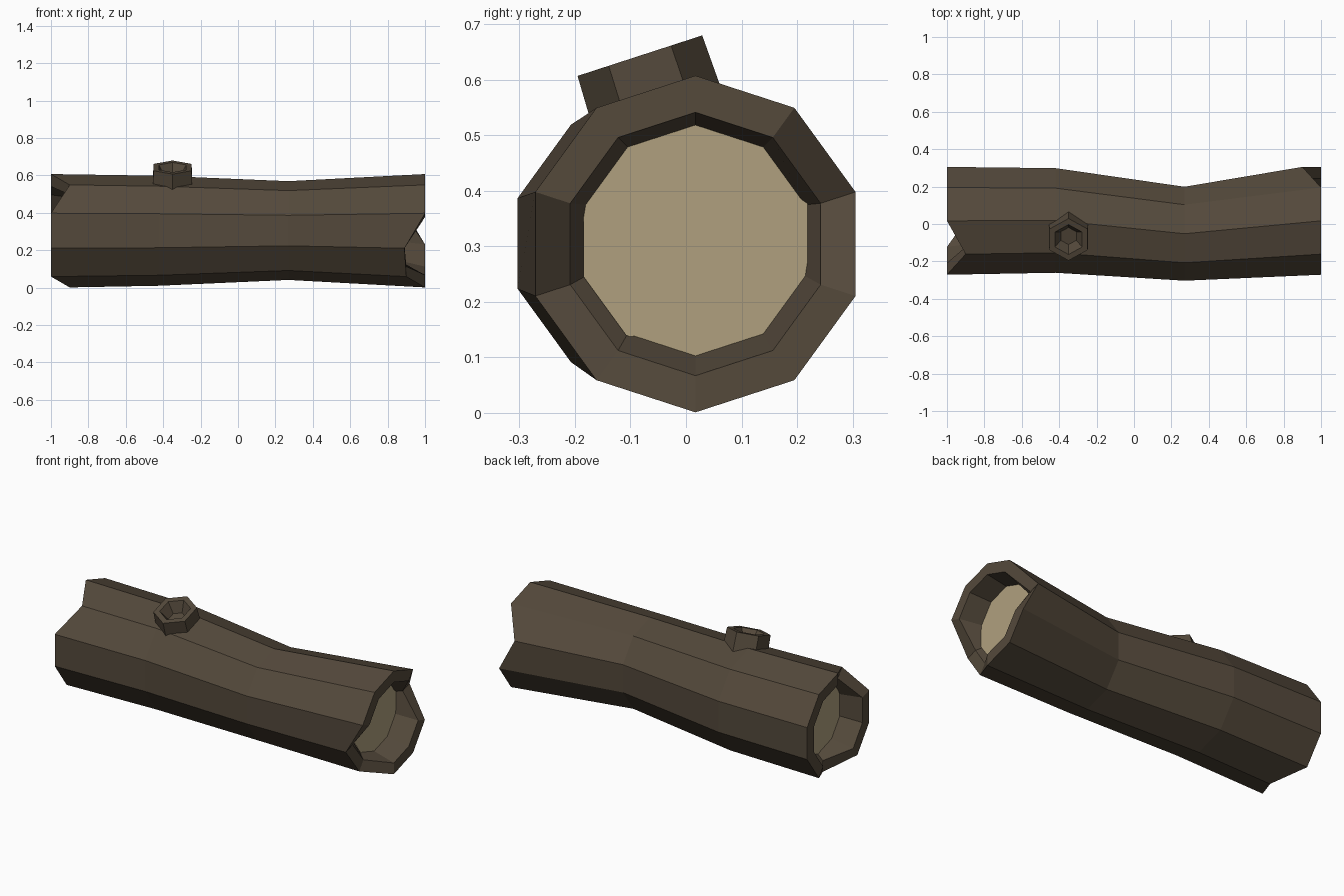
import bpy, bmesh, math
from mathutils import Vector, Matrix

if "Cube" in bpy.data.objects:
    bpy.data.objects.remove(bpy.data.objects["Cube"])

def material(name, rgb):
    m = bpy.data.materials.new(name)
    m.diffuse_color = (*rgb, 1)
    m.use_nodes = True
    m.node_tree.nodes["Principled BSDF"].inputs["Base Color"].default_value = m.diffuse_color
    return m

BARK = material("bark brown", (0.089, 0.067, 0.044))
WOOD = material("pale wood", (0.434, 0.352, 0.209))

def finish(bm, name, mat):
    bmesh.ops.recalc_face_normals(bm, faces=bm.faces)
    me = bpy.data.meshes.new(name)
    bm.to_mesh(me)
    bm.free()
    me.materials.append(mat)
    ob = bpy.data.objects.new(name, me)
    bpy.context.collection.objects.link(ob)
    return ob

def ring(bm, n, x, cy, cz, r, notches={}):
    """Ring of n points around the x axis, first one on top, turning to +y."""
    vs = []
    for i in range(n):
        a = 2 * math.pi * i / n
        vs.append(bm.verts.new((notches.get(i, x), cy + r * math.sin(a), cz + r * math.cos(a))))
    return vs

def bridge(bm, rings):
    for a, b in zip(rings, rings[1:]):
        n = len(a)
        for i in range(n):
            bm.faces.new((a[i], a[(i + 1) % n], b[(i + 1) % n], b[i]))

# Hollow log: recess, broken rim, bent bark, broken rim, recess
N = 10
CY, CZ = 0.017, 0.304
left = {5: -0.9, 9: -0.9}
right = {2: 0.9, 6: 0.9, 7: 0.89}
bm = bmesh.new()
bridge(bm, [
    ring(bm, N, -0.86, CY, 0.311, 0.205),
    ring(bm, N, -1, CY, CZ, 0.237, left),
    ring(bm, N, -1, CY, CZ, 0.303, left),
    ring(bm, N, -0.42, 0.019, CZ, 0.294),
    ring(bm, N, 0.27, -0.052, 0.305, 0.264),
    ring(bm, N, 1, CY, CZ, 0.303, right),
    ring(bm, N, 1, CY, CZ, 0.237, right),
    ring(bm, N, 0.86, CY, 0.311, 0.205),
])
finish(bm, "hollow_log", BARK)

# Pale wood discs closing both hollows
for side, name in ((-1, "left_wood_disc"), (1, "right_wood_disc")):
    bm = bmesh.new()
    bm.faces.new(ring(bm, N, side * 0.872, CY, 0.311, 0.212))
    ob = finish(bm, name, WOOD)
    if ob.data.polygons[0].normal.x * side < 0:
        ob.data.flip_normals()

# Six-sided hollow branch stub, leaning toward the front
bm = bmesh.new()
profile = [(0.122, -0.14), (0.118, 0), (0.084, 0), (0.048, -0.06)]
rings = []
for r, h in profile:
    rings.append([bm.verts.new((r * math.sin(i * math.pi / 3), r * math.cos(i * math.pi / 3), h))
                  for i in range(6)])
bridge(bm, rings)
bm.faces.new(rings[-1])
bm.transform(Matrix.Translation((-0.35, -0.083, 0.643)) @ Matrix.Rotation(math.radians(18), 4, 'X'))
finish(bm, "branch_stub", BARK)
